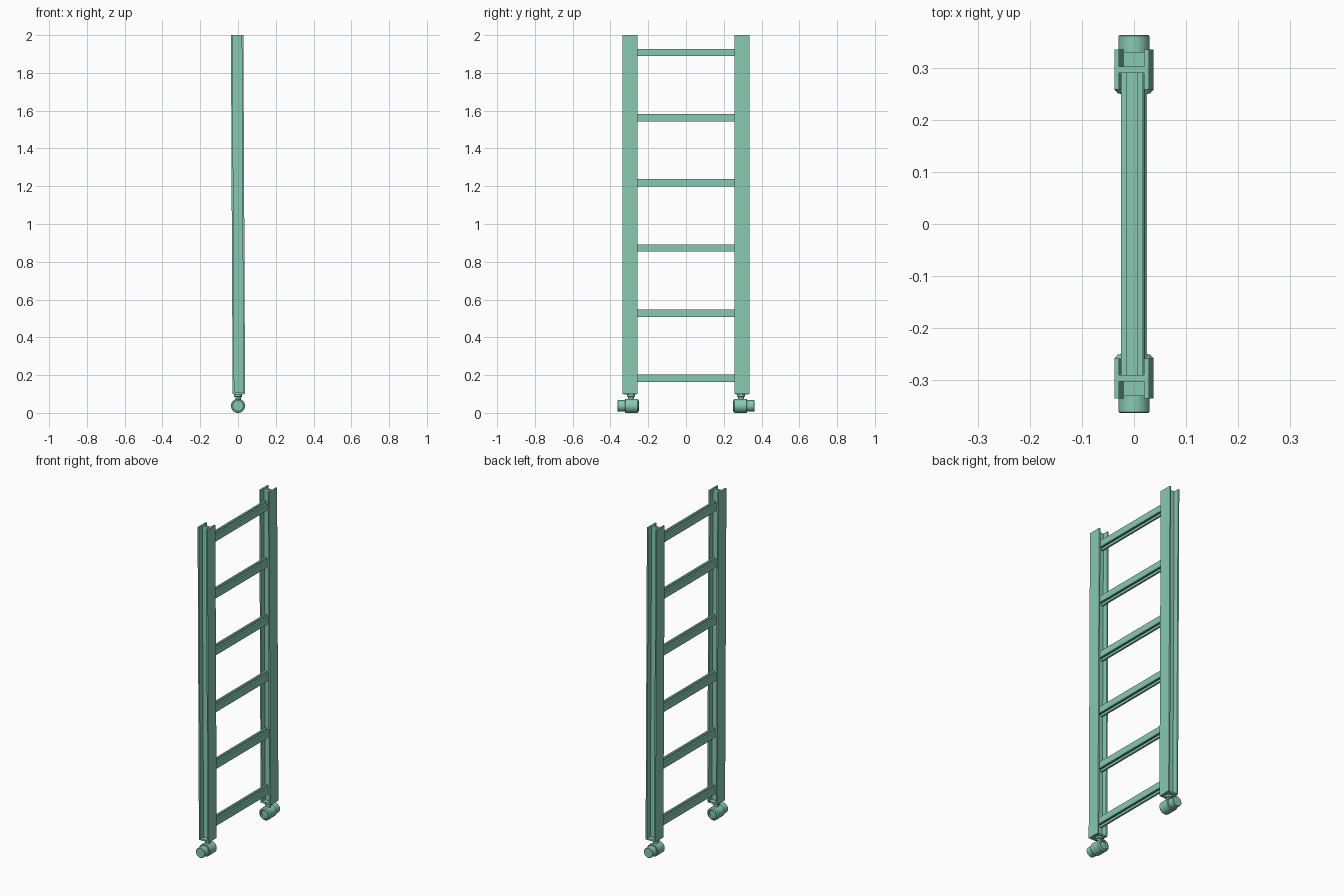
import bpy, bmesh, math
from mathutils import Matrix, Vector

if "Cube" in bpy.data.objects:
    bpy.data.objects.remove(bpy.data.objects["Cube"])

mint = bpy.data.materials.new("mint_green")
mint.use_nodes = True
COLOR = (0.246, 0.584, 0.445, 1)
mint.diffuse_color = COLOR
mint.node_tree.nodes["Principled BSDF"].inputs["Base Color"].default_value = COLOR

RAIL_Y = 0.2965


def lean(z):
    """Sideways shift of the slightly leaning ladder at height z."""
    return -0.0045 * (z - 1.05) / 0.95


def finish(name, bm, mirrored=False, smooth=False):
    bmesh.ops.recalc_face_normals(bm, faces=bm.faces)
    mesh = bpy.data.meshes.new(name)
    bm.to_mesh(mesh)
    bm.free()
    mesh.materials.append(mint)
    obj = bpy.data.objects.new(name, mesh)
    bpy.context.collection.objects.link(obj)
    if smooth:
        bpy.ops.object.select_all(action='DESELECT')
        obj.select_set(True)
        bpy.context.view_layer.objects.active = obj
        bpy.ops.object.shade_smooth_by_angle(angle=math.radians(35))
    if mirrored:
        mod = obj.modifiers.new("other_side", 'MIRROR')
        mod.use_axis = (False, True, False)
        mod.use_mirror_merge = False
    return obj


def h_profile(half_w, half_d, flange, half_web):
    """H outline: two flanges on the sides joined by a web."""
    inner = half_w - flange
    right = [(inner, half_web), (inner, half_d), (half_w, half_d),
             (half_w, -half_d), (inner, -half_d), (inner, -half_web)]
    return right + [(-x, -y) for x, y in right]


def loft(name, start, end, mirrored=False):
    """Solid between two matching outlines."""
    bm = bmesh.new()
    a = [bm.verts.new(p) for p in start]
    b = [bm.verts.new(p) for p in end]
    bm.faces.new(a)
    bm.faces.new(b)
    for i in range(len(a)):
        j = (i + 1) % len(a)
        bm.faces.new((a[i], a[j], b[j], b[i]))
    return finish(name, bm, mirrored)


def lathe(name, profile, matrix, segments=32):
    """Turn a (radius, height) profile about its axis."""
    bm = bmesh.new()
    verts = [bm.verts.new((r, 0, h)) for r, h in profile]
    edges = [bm.edges.new(pair) for pair in zip(verts, verts[1:])]
    bmesh.ops.spin(bm, geom=verts + edges, cent=(0, 0, 0), axis=(0, 0, 1),
                   angle=math.tau, steps=segments, use_duplicate=False)
    bmesh.ops.remove_doubles(bm, verts=bm.verts, dist=0.00002)
    bm.transform(matrix)
    return finish(name, bm, mirrored=True, smooth=True)


# Side rails: leaning H beams
section = h_profile(0.033, 0.0385, 0.009, 0.0065)
loft("side_rails",
     [(x + lean(0.1), y + RAIL_Y, 0.1) for x, y in section],
     [(x + lean(2), y + RAIL_Y, 2) for x, y in section], mirrored=True)

# Rungs: smaller H beams lying between the rail webs
section = h_profile(0.0205, 0.0195, 0.011, 0.006)
for i in range(6):
    z = 0.183 + i * 0.345
    loft(f"rung_{i + 1}",
         [(x + lean(z), -0.291, v + z) for x, v in section],
         [(x + lean(z), 0.291, v + z) for x, v in section])

# Plates closing the rail bottoms
plate = [(-0.025, -0.034), (0.025, -0.034), (0.025, 0.034), (-0.025, 0.034)]
loft("rail_end_plates",
     [(x + lean(0.1), y + RAIL_Y, 0.097) for x, y in plate],
     [(x + lean(0.1), y + RAIL_Y, 0.107) for x, y in plate], mirrored=True)

# Swivel stems
lathe("swivel_stems",
      [(0, 0.06), (0.015, 0.06), (0.015, 0.084), (0.021, 0.086),
       (0.021, 0.098), (0, 0.098)],
      Matrix.Translation((0.001, 0.291, 0)), 24)

# Foot rollers: wide barrel with a hollow inner end and a narrower outer cap
along_y = Matrix.Translation(Vector((0, 0, 0.0372))) @ Matrix.Rotation(-math.pi / 2, 4, 'X')
lathe("foot_rollers",
      [(0, 0.262), (0.024, 0.262), (0.025, 0.25), (0.031, 0.251), (0.0372, 0.258),
       (0.0372, 0.32), (0.035, 0.323), (0.030, 0.323), (0.030, 0.361),
       (0.028, 0.363), (0, 0.363)], along_y)
